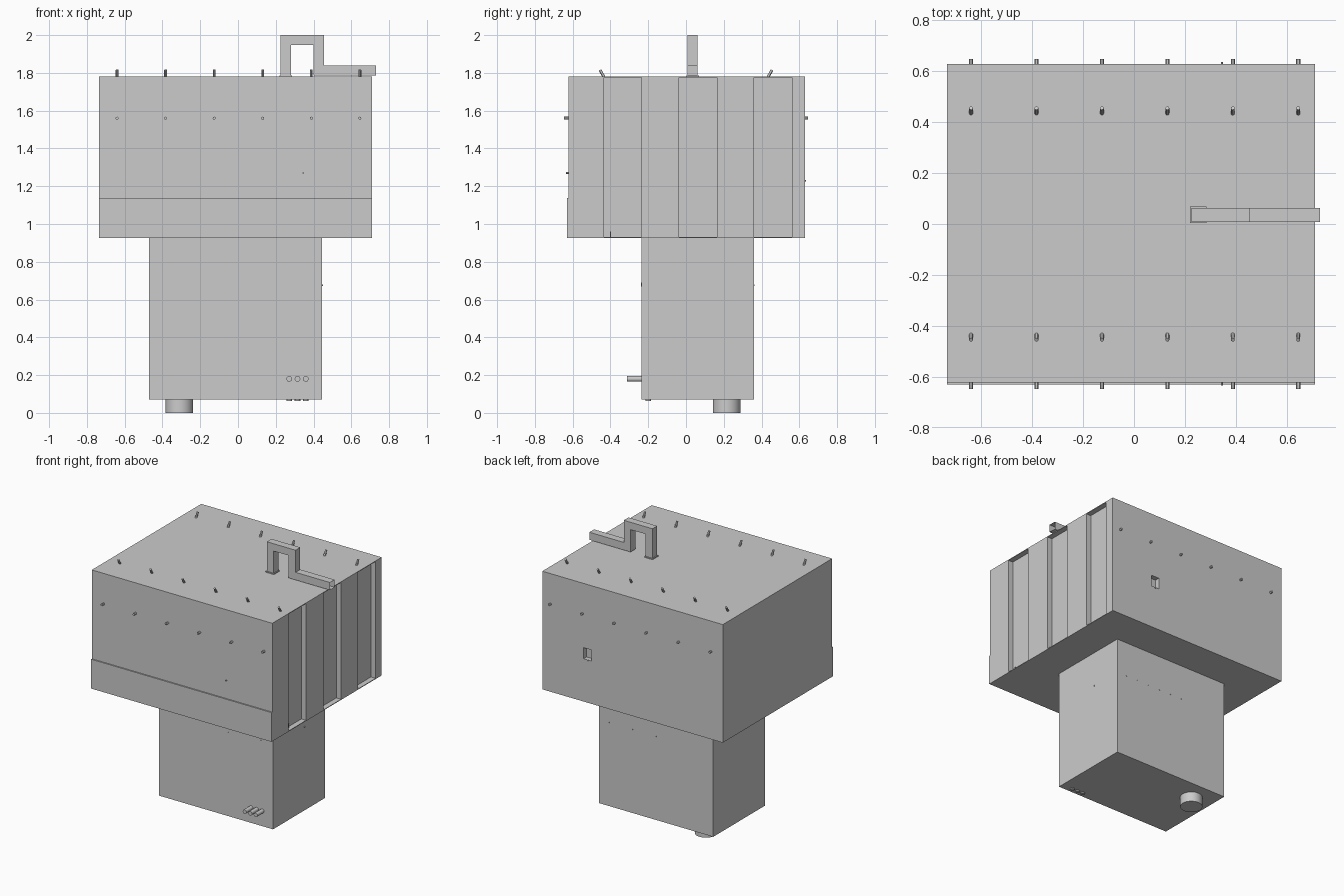
import bpy, bmesh
from mathutils import Vector

if "Cube" in bpy.data.objects:
    bpy.data.objects.remove(bpy.data.objects["Cube"])


def mesh_object(name, bm):
    me = bpy.data.meshes.new(name)
    bmesh.ops.recalc_face_normals(bm, faces=bm.faces)
    bm.to_mesh(me)
    bm.free()
    ob = bpy.data.objects.new(name, me)
    bpy.context.collection.objects.link(ob)
    return ob


def box(name, x0, x1, y0, y1, z0, z1):
    bm = bmesh.new()
    bmesh.ops.create_cube(bm, size=1)
    for v in bm.verts:
        v.co = Vector(((x0 + x1) / 2 + v.co.x * (x1 - x0),
                       (y0 + y1) / 2 + v.co.y * (y1 - y0),
                       (z0 + z1) / 2 + v.co.z * (z1 - z0)))
    return mesh_object(name, bm)


def rod(name, a, b, r, sides=12):
    a, b = Vector(a), Vector(b)
    bm = bmesh.new()
    bmesh.ops.create_cone(bm, cap_ends=True, segments=sides, radius1=r,
                          radius2=r, depth=(b - a).length)
    q = (b - a).to_track_quat('Z', 'Y')
    for v in bm.verts:
        v.co = q @ v.co + (a + b) / 2
    ob = mesh_object(name, bm)
    bpy.ops.object.select_all(action='DESELECT')
    ob.select_set(True)
    bpy.context.view_layer.objects.active = ob
    bpy.ops.object.shade_smooth_by_angle()
    return ob


def cut(target, cutter):
    cutter.hide_render = True
    m = target.modifiers.new("recess", 'BOOLEAN')
    m.operation = 'DIFFERENCE'
    m.solver = 'EXACT'
    m.object = cutter
    bpy.context.view_layer.objects.active = target
    bpy.ops.object.modifier_apply(modifier=m.name)
    bpy.data.objects.remove(cutter)


# Upper housing with recessed bays on the right and a square pocket at the back
upper = box("upper_housing", -0.735, 0.71, -0.622, 0.629, 0.925, 1.78)
for y in (-0.435, -0.036, 0.36):
    cut(upper, box("bay_cutter", 0.672, 0.8, y, y + 0.2, 0.93, 1.775))
cut(upper, box("pocket_cutter", 0.315, 0.38, 0.595, 0.7, 1.235, 1.315))
box("lower_front_panel", -0.735, 0.71, -0.631, -0.62, 0.925, 1.137)

# Lower housing and round foot
box("lower_housing", -0.47, 0.445, -0.235, 0.36, 0.07, 0.926)
rod("round_foot", (-0.31, 0.215, 0), (-0.31, 0.215, 0.075), 0.073, 32)

# Rows of tilted pegs on the top and short pegs on front and back
for i in range(6):
    x = -0.64 + i * 0.257
    for s in (-1, 1):
        rod("top_peg", (x, s * 0.43, 1.77), (x, s * 0.455, 1.815), 0.0075)
        rod("side_peg", (x, s * 0.61, 1.56), (x, s * 0.647, 1.56), 0.008)

# Square duct on the roof, extruded from its side profile, open at its far end
profile = [(0.225, 1.785), (0.28, 1.785), (0.28, 1.947), (0.40, 1.947),
           (0.40, 1.785), (0.73, 1.785), (0.73, 1.84), (0.455, 1.84),
           (0.455, 2.0), (0.225, 2.0)]
bm = bmesh.new()
face = bm.faces.new([bm.verts.new((x, 0.008, z)) for x, z in profile])
ext = bmesh.ops.extrude_face_region(bm, geom=[face])
bmesh.ops.translate(bm, vec=(0, 0.054, 0),
                    verts=[g for g in ext["geom"] if isinstance(g, bmesh.types.BMVert)])
end = [f for f in bm.faces if all(v.co.x > 0.72 for v in f.verts)]
bmesh.ops.delete(bm, geom=end, context='FACES_ONLY')
mesh_object("roof_duct", bm)
box("duct_flange", 0.22, 0.285, 0.003, 0.069, 1.778, 1.787)

# Three outlet pipes on the front and three cable glands underneath
for x in (0.271, 0.315, 0.359):
    rod("outlet_pipe", (x, -0.22, 0.18), (x, -0.312, 0.18), 0.015, 16)
    rod("bottom_gland", (x, -0.2, 0.075), (x, -0.2, 0.063), 0.015, 16)

# Tiny screws and fixings
for i in range(6):
    x = 0.365 - i * 0.094
    rod("back_screw", (x, 0.355, 0.675), (x, 0.363, 0.675), 0.004, 8)
for x, z in ((0.085, 0.675), (0.35, 0.685)):
    rod("front_screw", (x, -0.23, z), (x, -0.239, z), 0.005, 8)
rod("right_screw", (0.44, 0.125, 0.675), (0.45, 0.125, 0.675), 0.004, 8)
rod("front_pin", (0.345, -0.615, 1.27), (0.345, -0.634, 1.27), 0.004, 8)
rod("back_pin", (0.345, 0.62, 1.23), (0.345, 0.636, 1.23), 0.004, 8)
box("bay_latch", 0.66, 0.685, -0.402, -0.396, 0.93, 0.96)
